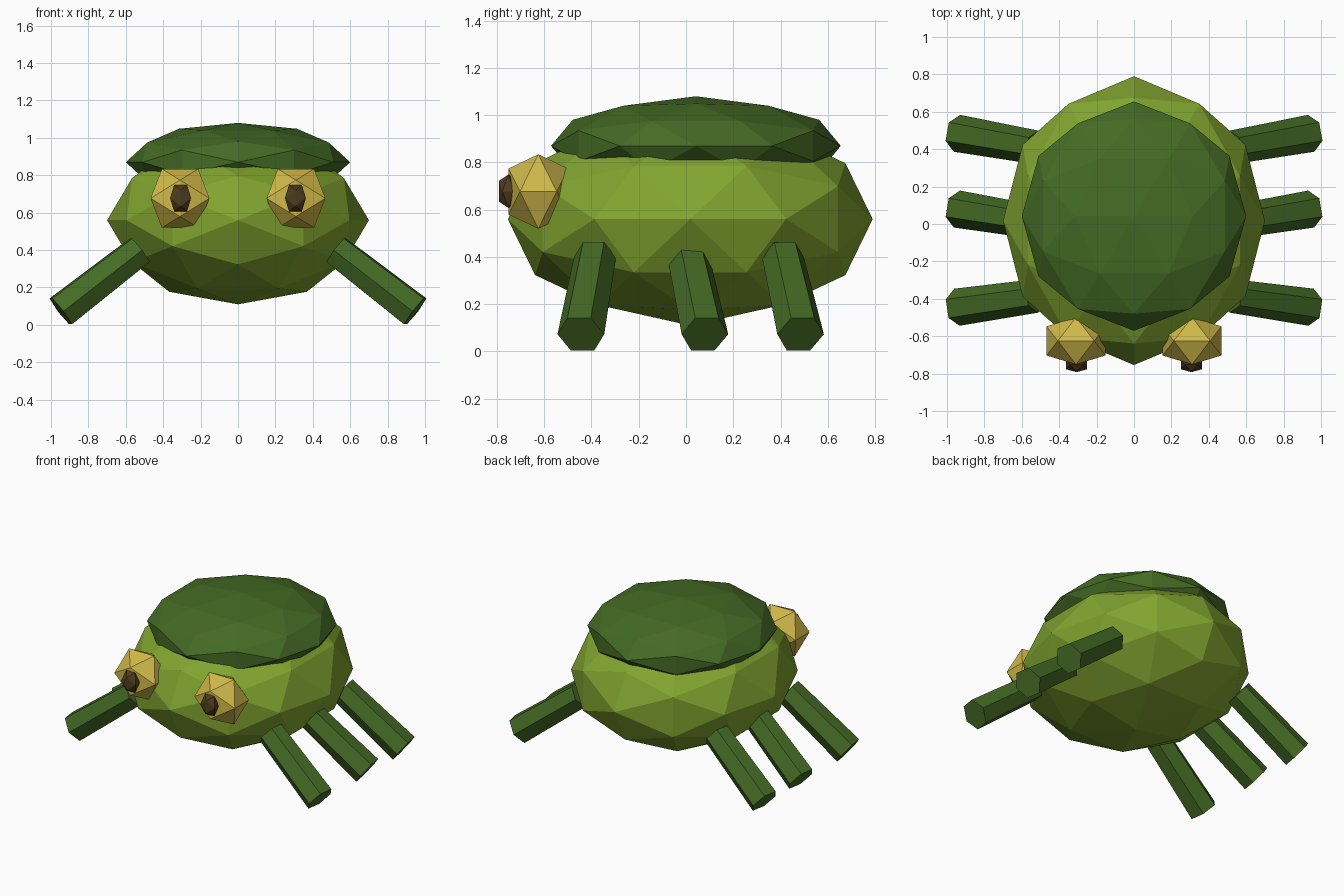
import bpy, bmesh, math
from mathutils import Vector, Matrix

if "Cube" in bpy.data.objects:
    bpy.data.objects.remove(bpy.data.objects["Cube"])


def material(name, rgb):
    m = bpy.data.materials.new(name)
    m.diffuse_color = (*rgb, 1)
    m.use_nodes = True
    m.node_tree.nodes["Principled BSDF"].inputs["Base Color"].default_value = m.diffuse_color
    return m


LIME = material("lime_green", (0.22, 0.375, 0.029))
MOSS = material("moss_green", (0.058, 0.146, 0.018))
YELLOW = material("eye_yellow", (0.63, 0.48, 0.069))
BROWN = material("dark_brown", (0.076, 0.045, 0.014))


def finish(bm, name, mat):
    bmesh.ops.recalc_face_normals(bm, faces=bm.faces)
    mesh = bpy.data.meshes.new(name)
    bm.to_mesh(mesh)
    bm.free()
    mesh.materials.append(mat)
    obj = bpy.data.objects.new(name, mesh)
    bpy.context.collection.objects.link(obj)
    return obj


def ico_points(detail):
    """Axis-aligned icosahedron points, with edge midpoints when detailed."""
    t = (1 + math.sqrt(5)) / 2
    pts = []
    for a in (-1, 1):
        for b in (-t, t):
            pts += [Vector((a, 0, b)), Vector((0, b, a)), Vector((b, a, 0))]
    if detail:
        pts += [(p + q) / 2 for i, p in enumerate(pts) for q in pts[:i]
                if (p - q).length < 2.1]
    return [p.normalized() for p in pts]


def ellipsoid(name, centre, radii, mat, detail=0):
    bm = bmesh.new()
    for p in ico_points(detail):
        bm.verts.new(Vector(centre) + p * Vector((1, 1, 1)).length / math.sqrt(3)
                     if radii is None else
                     Vector([c + v * r for c, v, r in zip(centre, p, radii)]))
    bmesh.ops.convex_hull(bm, input=bm.verts)
    return finish(bm, name, mat)


def leg(name, hip, foot):
    """Six-sided tapered leg with a flat side on top."""
    hip, foot = Vector(hip), Vector(foot)
    axis = (foot - hip).normalized()
    side = axis.cross(Vector((0, 0, 1))).normalized()
    up = side.cross(axis)
    bm = bmesh.new()
    for centre, r in ((hip, 0.09), (foot, 0.1)):
        for k in range(6):
            a = k * math.pi / 3
            bm.verts.new(centre + r * (math.cos(a) * side + math.sin(a) * up))
    bmesh.ops.convex_hull(bm, input=bm.verts)
    bmesh.ops.dissolve_limit(bm, angle_limit=0.02, verts=bm.verts, edges=bm.edges)
    return finish(bm, name, MOSS)


# Faceted body and the shell resting on it
ellipsoid("body", (0, 0.018, 0.56), (0.70, 0.772, 0.45), LIME, 1)
ellipsoid("shell", (0, 0.042, 0.87), (0.60, 0.613, 0.21), MOSS, 1)

# Mirrored eyes, pupils and legs
for s, label in ((-1, "left"), (1, "right")):
    ellipsoid(f"eye_{label}", (0.31 * s, -0.625, 0.677), (0.185, 0.148, 0.185), YELLOW)
    ellipsoid(f"pupil_{label}", (0.307 * s, -0.752, 0.678), (0.066, 0.047, 0.083), BROWN)
    for part, y0, y1 in (("front", -0.385, -0.445), ("middle", 0.01, 0.08), ("back", 0.41, 0.485)):
        leg(f"{part}_leg_{label}", (0.525 * s, y0, 0.40), (0.947 * s, y1, 0.073))
